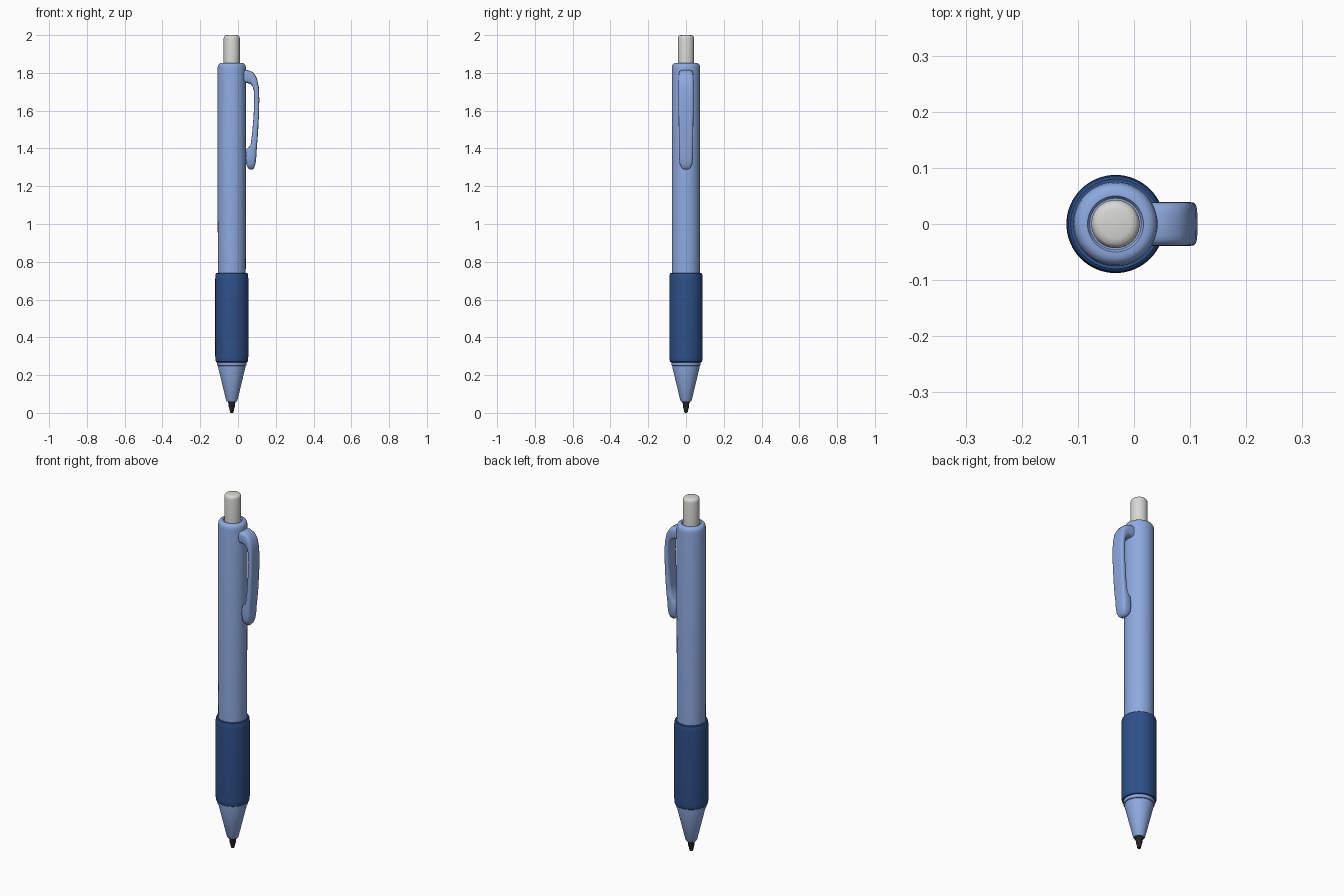
import bpy, bmesh, math

if "Cube" in bpy.data.objects:
    bpy.data.objects.remove(bpy.data.objects["Cube"])

AXIS_X = -0.033
SEGMENTS = 64


def material(name, rgb):
    m = bpy.data.materials.new(name)
    m.diffuse_color = (*rgb, 1)
    m.use_nodes = True
    m.node_tree.nodes["Principled BSDF"].inputs["Base Color"].default_value = m.diffuse_color
    return m


LIGHT_BLUE = material("light blue plastic", (0.27, 0.40, 0.74))
DARK_BLUE = material("dark blue rubber", (0.028, 0.082, 0.25))
WHITE = material("off white plastic", (0.68, 0.68, 0.65))
BLACK = material("dark tip", (0.018, 0.018, 0.02))


def skin_rings(name, rings, mat, angle=35):
    """Join equal-length rings of points into a capped smooth surface."""
    bm = bmesh.new()
    loops = [[bm.verts.new(p) for p in ring] for ring in rings]
    n = len(loops[0])
    for a, b in zip(loops, loops[1:]):
        for i in range(n):
            j = (i + 1) % n
            bm.faces.new((a[i], a[j], b[j], b[i]))
    bm.faces.new(loops[0][::-1])
    bm.faces.new(loops[-1])
    bmesh.ops.recalc_face_normals(bm, faces=bm.faces[:])
    mesh = bpy.data.meshes.new(name)
    bm.to_mesh(mesh)
    bm.free()
    mesh.materials.append(mat)
    ob = bpy.data.objects.new(name, mesh)
    bpy.context.collection.objects.link(ob)
    bpy.ops.object.select_all(action='DESELECT')
    ob.select_set(True)
    bpy.context.view_layer.objects.active = ob
    bpy.ops.object.shade_smooth_by_angle(angle=math.radians(angle))
    return ob


def lathe(name, profile, mat):
    """Turn a (radius, height) profile about the pen's axis."""
    turns = [2 * math.pi * i / SEGMENTS for i in range(SEGMENTS)]
    rings = [[(AXIS_X + r * math.cos(t), r * math.sin(t), z) for t in turns]
             for r, z in profile]
    return skin_rings(name, rings, mat)


# Writing tip
lathe("writing_tip", [(0.005, 0.0), (0.009, 0.003), (0.012, 0.018), (0.016, 0.032),
                      (0.017, 0.05), (0.021, 0.056), (0.021, 0.075)], BLACK)

# Nose cone with the collar under the grip
lathe("nose_cone", [(0.022, 0.06), (0.027, 0.061), (0.030, 0.066), (0.0725, 0.243),
                    (0.0725, 0.249), (0.077, 0.251), (0.078, 0.255),
                    (0.078, 0.275)], LIGHT_BLUE)

# Rubber grip
lathe("grip", [(0.070, 0.268), (0.080, 0.268), (0.084, 0.271), (0.0865, 0.280),
               (0.0875, 0.30), (0.0875, 0.71), (0.0865, 0.73), (0.084, 0.738),
               (0.080, 0.741), (0.070, 0.741)], DARK_BLUE)

# Barrel with a rounded shoulder
lathe("barrel", [(0.074, 0.73), (0.075, 1.825), (0.073, 1.838), (0.068, 1.847),
                 (0.060, 1.852), (0.050, 1.852), (0.046, 1.846)], LIGHT_BLUE)

# Push button
lathe("push_button", [(0.043, 1.83), (0.043, 1.982), (0.041, 1.991), (0.036, 1.997),
                      (0.026, 2.0)], WHITE)

# Pocket clip: outer x, z / inner x, z / half width, from the root to the foot
stations = [
    (0.020, 1.815, 0.020, 1.748, 0.039), (0.050, 1.815, 0.050, 1.746, 0.039),
    (0.080, 1.804, 0.066, 1.741, 0.039), (0.100, 1.773, 0.077, 1.728, 0.039),
    (0.110, 1.725, 0.084, 1.705, 0.039), (0.1130, 1.66, 0.0855, 1.655, 0.039),
    (0.111, 1.58, 0.083, 1.58, 0.039), (0.106, 1.48, 0.075, 1.48, 0.038),
    (0.101, 1.42, 0.066, 1.415, 0.038), (0.099, 1.392, 0.046, 1.398, 0.038),
    (0.097, 1.355, 0.040, 1.350, 0.037), (0.093, 1.320, 0.044, 1.315, 0.034),
    (0.086, 1.298, 0.052, 1.297, 0.025), (0.078, 1.288, 0.062, 1.288, 0.012),
]


def soft(v, power=0.5):
    return math.copysign(abs(v) ** power, v)


clip_rings = []
for xo, zo, xi, zi, w in stations:
    ring = []
    for k in range(24):
        t = 2 * math.pi * k / 24
        s = 0.5 + 0.5 * soft(math.cos(t))
        ring.append((xi + (xo - xi) * s, w * soft(math.sin(t)), zi + (zo - zi) * s))
    clip_rings.append(ring)
clip = skin_rings("pocket_clip", clip_rings, LIGHT_BLUE, 60)
